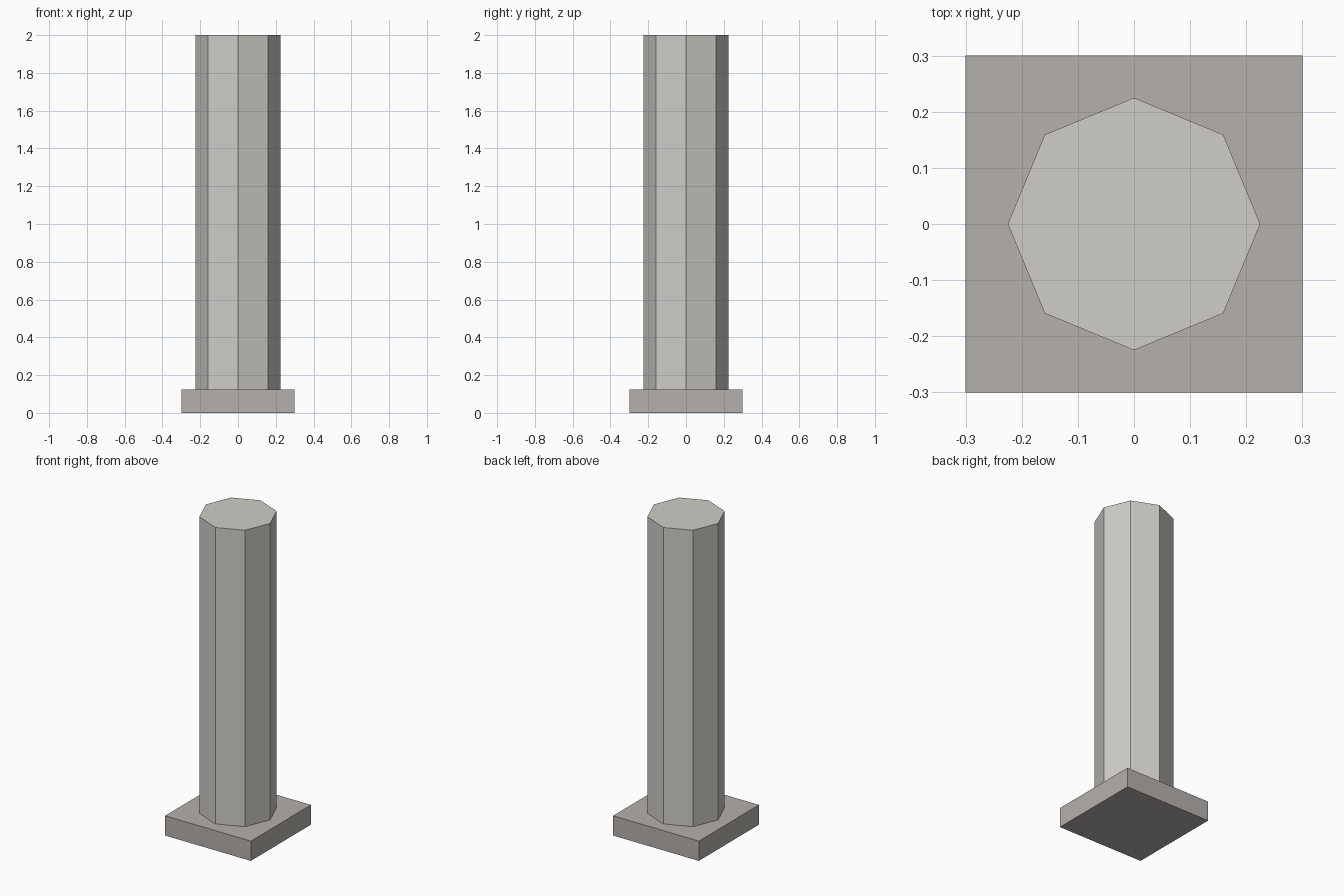
import bpy

if "Cube" in bpy.data.objects:
    bpy.data.objects.remove(bpy.data.objects["Cube"])


def paint(obj, name, color):
    mat = bpy.data.materials.new(name)
    mat.diffuse_color = (*color, 1)
    mat.use_nodes = True
    mat.node_tree.nodes["Principled BSDF"].inputs["Base Color"].default_value = mat.diffuse_color
    obj.data.materials.append(mat)


BASE_W, BASE_H = 0.6, 0.125
RADIUS, TOP = 0.225, 2.0
SHAFT_BOTTOM = 0.02  # shaft is sunk into the base

# Square base slab
bpy.ops.mesh.primitive_cube_add(size=1, location=(0, 0, BASE_H / 2))
base = bpy.context.object
base.name = "base_slab"
base.scale = (BASE_W, BASE_W, BASE_H)
bpy.ops.object.transform_apply(location=False, rotation=False, scale=True)
paint(base, "base_stone", (0.46, 0.44, 0.41))

# Octagonal shaft, corners on the x and y axes
bpy.ops.mesh.primitive_cylinder_add(
    vertices=8, radius=RADIUS, depth=TOP - SHAFT_BOTTOM,
    location=(0, 0, (TOP + SHAFT_BOTTOM) / 2))
shaft = bpy.context.object
shaft.name = "octagonal_shaft"
paint(shaft, "shaft_stone", (0.62, 0.61, 0.57))
